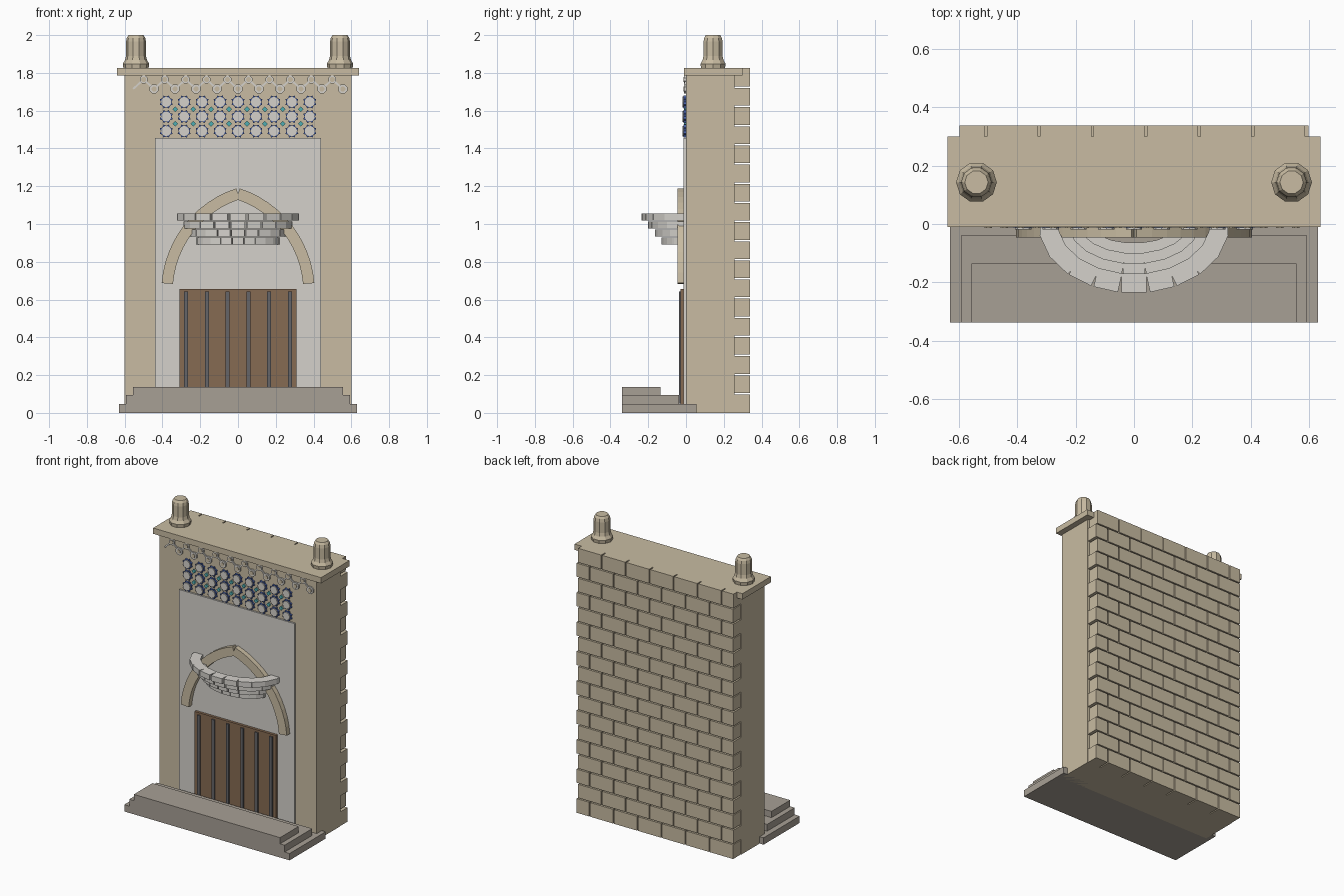
import bpy, bmesh
from math import sin, cos, pi, atan2
from mathutils import Matrix, Vector

if "Cube" in bpy.data.objects:
    bpy.data.objects.remove(bpy.data.objects["Cube"])


def material(name, rgb):
    m = bpy.data.materials.new(name)
    m.diffuse_color = (*rgb, 1)
    m.use_nodes = True
    m.node_tree.nodes["Principled BSDF"].inputs["Base Color"].default_value = m.diffuse_color
    return m


SAND = material("sandstone", (0.58, 0.50, 0.36))
STEP = material("step_stone", (0.39, 0.35, 0.30))
PLASTER = material("plaster", (0.66, 0.64, 0.60))
WOOD = material("wood", (0.24, 0.145, 0.085))
IRON = material("iron", (0.13, 0.13, 0.14))
BLUE = material("blue_glaze", (0.06, 0.11, 0.36))
TEAL = material("teal_glaze", (0.08, 0.42, 0.45))


def finish(name, bm, mat):
    bmesh.ops.recalc_face_normals(bm, faces=bm.faces)
    me = bpy.data.meshes.new(name)
    bm.to_mesh(me)
    bm.free()
    me.materials.append(mat)
    ob = bpy.data.objects.new(name, me)
    bpy.context.collection.objects.link(ob)
    return ob


def add_box(bm, x0, x1, y0, y1, z0, z1):
    m = Matrix.Translation(((x0 + x1) / 2, (y0 + y1) / 2, (z0 + z1) / 2))
    bmesh.ops.create_cube(bm, size=1, matrix=m @ Matrix.Diagonal((x1 - x0, y1 - y0, z1 - z0, 1)))


def boxes(name, items, mat):
    bm = bmesh.new()
    for b in items:
        add_box(bm, *b)
    return finish(name, bm, mat)


def add_prism(bm, pts, y0, y1):
    """Extrude an x-z outline from y0 to y1."""
    f = [bm.verts.new((x, y0, z)) for x, z in pts]
    b = [bm.verts.new((x, y1, z)) for x, z in pts]
    bm.faces.new(f)
    bm.faces.new(b[::-1])
    for i in range(len(pts)):
        j = (i + 1) % len(pts)
        bm.faces.new((f[i], b[i], b[j], f[j]))


def ring(cx, cz, radii, n, turn=0.0):
    """Regular outline; alternating radii give a star."""
    return [(cx + radii[i % len(radii)] * cos(turn + 2 * pi * i / n),
             cz + radii[i % len(radii)] * sin(turn + 2 * pi * i / n)) for i in range(n)]


def prisms(name, outlines, y0, y1, mat):
    bm = bmesh.new()
    for pts in outlines:
        add_prism(bm, pts, y0, y1)
    return finish(name, bm, mat)


# Main wall, cornice, plaster recess panel
boxes("wall_core", [(-0.6, 0.6, 0, 0.257, 0, 1.80)], SAND)
boxes("cornice", [(-0.64, 0.64, -0.01, 0.30, 1.785, 1.825)], SAND)
boxes("portal_panel", [(-0.44, 0.44, -0.012, 0.01, 0.02, 1.455)], PLASTER)

# Stone courses laid in running bond on the back
bricks, rows, pitch, gap = [], 18, 0.183, 0.004
course = 1.825 / rows
for r in range(rows):
    x = -0.6 - (pitch / 2 if r % 2 else 0)
    while x < 0.59:
        a, b = max(x + gap, -0.598), min(x + pitch - gap, 0.598)
        if b - a > 0.02:
            bricks.append((a, b, 0.25, 0.338, r * course + (gap if r else 0),
                           (r + 1) * course - (gap if r < rows - 1 else 0)))
        x += pitch
boxes("back_stone_courses", bricks, SAND)

# Front steps
boxes("steps", [(-0.63, 0.63, -0.338, 0.055, 0, 0.047),
                (-0.592, 0.592, -0.338, -0.038, 0.047, 0.094),
                (-0.557, 0.557, -0.338, -0.135, 0.094, 0.137)], STEP)

# Door with iron straps
boxes("door", [(-0.31, 0.31, -0.03, 0, 0.047, 0.657)], WOOD)
boxes("door_straps", [(x - 0.011, x + 0.011, -0.038, -0.025, 0.05, 0.642)
                      for x in [-0.275 + 0.11 * i for i in range(6)]], IRON)

# Pointed arch: one curved half mirrored across x = 0
cx, cz, rad = 0.17, 0.641, 0.546
a0, a1 = atan2(0.685 - cz, -0.375 - cx), atan2(1.16 - cz, -cx)
arc = [a0 + (a1 - a0) * i / 12 for i in range(13)]
half = [(cx + (rad + 0.03) * cos(a), cz + (rad + 0.03) * sin(a)) for a in arc]
half += [(cx + (rad - 0.03) * cos(a), cz + (rad - 0.03) * sin(a)) for a in reversed(arc)]
prisms("pointed_arch", [half, [(-x, z) for x, z in half]], -0.046, 0.0, SAND)

# Corbelled tiers of small blocks, stepping outward as they rise
bm = bmesh.new()
for k in range(4):
    rx, ry = 0.29 - 0.035 * k, 0.202 - 0.035 * k
    z = 1.036 - 0.042 * k
    for i in range(11):
        t = pi * i / 10
        ang = atan2(-sin(t) * rx, cos(t) * ry) if 0 < i < 10 else atan2(0, cos(t))
        m = (Matrix.Translation((rx * cos(t), -ry * sin(t), z)) @ Matrix.Rotation(ang, 4, 'Z')
             @ Matrix.Diagonal((0.066, 0.085 - 0.009 * k, 0.037, 1)))
        bmesh.ops.create_cube(bm, size=1, matrix=m)
finish("corbel_tiers", bm, PLASTER)

# Glazed tile field: stars with pale centres and small diamonds between
stars = [(-0.38 + 0.095 * i, 1.492 + 0.077 * j) for i in range(9) for j in range(3)]
gaps = [(-0.3325 + 0.095 * i, 1.5305 + 0.077 * j) for i in range(8) for j in range(2)]
prisms("blue_stars", [ring(x, z, (0.037, 0.028), 16, pi / 8) for x, z in stars], -0.012, 0.005, BLUE)
prisms("star_centres", [ring(x, z, (0.028,), 8) for x, z in stars], -0.019, 0.0, PLASTER)
prisms("teal_diamonds", [ring(x, z, (0.015,), 4) for x, z in gaps], -0.010, 0.005, TEAL)

# Zigzag frieze of rods and rosettes under the cornice
nodes = [(-0.555 + 0.0555 * i, 1.765 if i % 2 else 1.715) for i in range(21)]
rods = []
for (xa, za), (xb, zb) in zip(nodes, nodes[1:]):
    d = Vector((xb - xa, zb - za)).normalized() * 0.005
    rods.append([(xa - d.y, za + d.x), (xb - d.y, zb + d.x), (xb + d.y, zb - d.x), (xa + d.y, za - d.x)])
prisms("frieze_rods", rods, -0.007, 0.003, PLASTER)
prisms("frieze_rosettes", [ring(x, z, (0.026 if z < 1.74 else 0.022,), 8, pi / 8)
                           for x, z in nodes[1:]], -0.010, 0.003, PLASTER)
prisms("rosette_hearts", [ring(x, z, (0.014,), 8, pi / 8) for x, z in nodes[1:]], -0.014, 0.0, SAND)

# Turned finials on the cornice
profile = [(0.066, 1.82), (0.070, 1.848), (0.058, 1.868), (0.053, 1.89),
           (0.053, 1.965), (0.049, 1.985), (0.040, 2.0)]
for side, x in (("left", -0.54), ("right", 0.54)):
    bm = bmesh.new()
    loops = [[bm.verts.new((x + r * cos(2 * pi * i / 10), 0.143 + r * sin(2 * pi * i / 10), z))
              for i in range(10)] for r, z in profile]
    for lo, hi in zip(loops, loops[1:]):
        for i in range(10):
            j = (i + 1) % 10
            bm.faces.new((lo[i], lo[j], hi[j], hi[i]))
    bm.faces.new(loops[0])
    bm.faces.new(loops[-1])
    finish("finial_" + side, bm, SAND)
